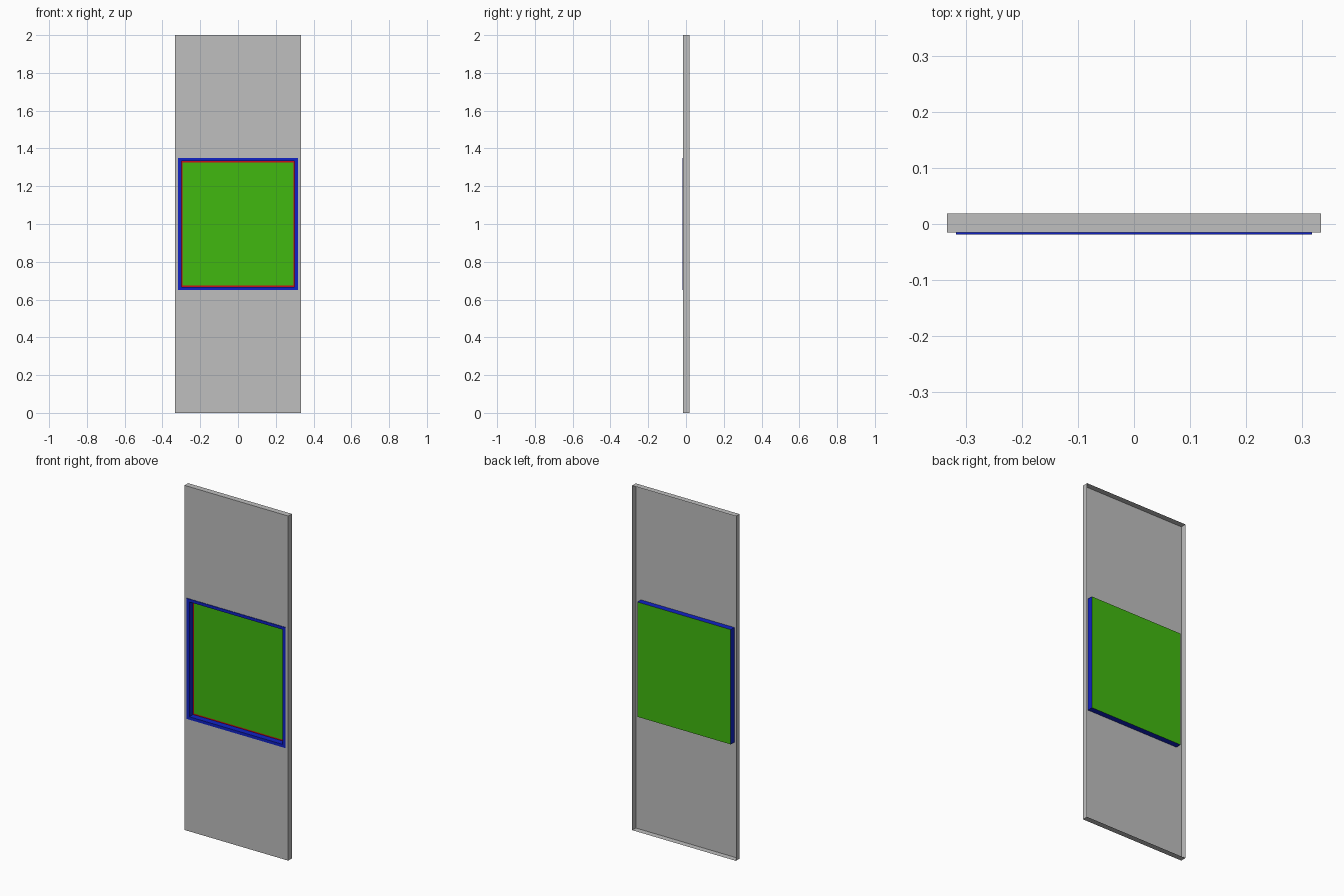
import bpy
import bmesh

cube = bpy.data.objects.get("Cube")
if cube:
    bpy.data.objects.remove(cube, do_unlink=True)


def material(name, rgb):
    mat = bpy.data.materials.new(name)
    mat.use_nodes = True
    color = (*rgb, 1.0)
    mat.diffuse_color = color
    mat.node_tree.nodes["Principled BSDF"].inputs["Base Color"].default_value = color
    return mat


GREY = material("light grey", (0.52, 0.52, 0.52))
BLUE = material("blue", (0.005, 0.016, 0.56))
RED = material("red", (0.6, 0.004, 0.01))
GREEN = material("green", (0.053, 0.479, 0.005))

MID_Z = 1.0
FRONT, SHEET, BACK = -0.0183, -0.015, 0.0183
PANEL = (0.333, 1.0)       # half width, half height
FLANGE = (0.317, 0.35)
OPENING = (0.30, 0.333)
PANE = (0.293, 0.326)


def loft(name, mat, rings, cap=False):
    """Join rectangular rings, each given as (half size, depth)."""
    bm = bmesh.new()
    loops = []
    for (hw, hh), y in rings:
        corners = ((-hw, -hh), (hw, -hh), (hw, hh), (-hw, hh))
        loops.append([bm.verts.new((x, y, MID_Z + z)) for x, z in corners])
    for a, b in zip(loops, loops[1:]):
        for i in range(4):
            j = (i + 1) % 4
            bm.faces.new((a[i], a[j], b[j], b[i]))
    if cap:
        bm.faces.new(loops[-1])
    mesh = bpy.data.meshes.new(name)
    bm.to_mesh(mesh)
    bm.free()
    mesh.materials.append(mat)
    obj = bpy.data.objects.new(name, mesh)
    bpy.context.collection.objects.link(obj)
    return obj


# Folded sheet panel, open at the back, with a window opening
loft("door_panel", GREY, [(PANEL, BACK), (PANEL, SHEET), (OPENING, SHEET)])

# Raised flange and the deep lining of the opening
loft("window_frame", BLUE, [(FLANGE, SHEET), (FLANGE, FRONT),
                            (OPENING, FRONT), (OPENING, BACK)])

# Thin seal around the pane
loft("window_seal", RED, [(OPENING, BACK - 0.002), (PANE, BACK - 0.002)])

# Pane closing the back of the frame
loft("window_pane", GREEN, [(OPENING, BACK)], cap=True)
